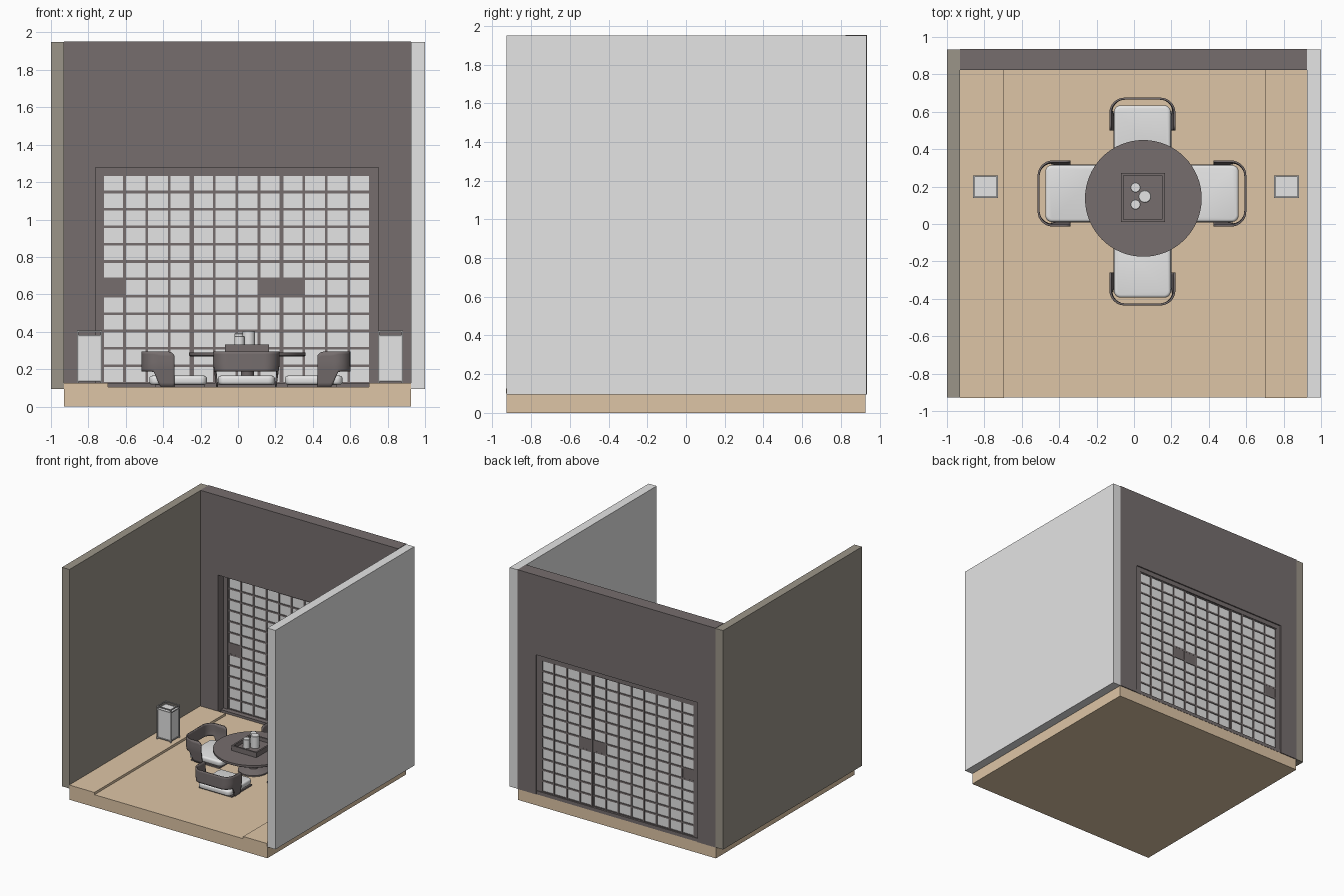
import bpy, bmesh, math
from mathutils import Matrix, Vector

if "Cube" in bpy.data.objects:
    bpy.data.objects.remove(bpy.data.objects["Cube"])


def mat(name, rgb):
    m = bpy.data.materials.new(name)
    m.diffuse_color = (*rgb, 1)
    m.use_nodes = True
    m.node_tree.nodes["Principled BSDF"].inputs["Base Color"].default_value = m.diffuse_color
    return m


DARK = mat("dark wood", (0.18, 0.155, 0.155))
WHITE = mat("white paper", (0.78, 0.78, 0.78))
TAN = mat("tan floor", (0.73, 0.56, 0.38))
TAUPE = mat("taupe wall", (0.33, 0.30, 0.25))
GREY = mat("pale grey frame", (0.5, 0.5, 0.5))


def finish(name, bm, material, smooth=False):
    bmesh.ops.recalc_face_normals(bm, faces=bm.faces)
    me = bpy.data.meshes.new(name)
    bm.to_mesh(me)
    bm.free()
    me.materials.append(material)
    ob = bpy.data.objects.new(name, me)
    bpy.context.collection.objects.link(ob)
    if smooth:
        bpy.ops.object.select_all(action='DESELECT')
        ob.select_set(True)
        bpy.context.view_layer.objects.active = ob
        bpy.ops.object.shade_smooth_by_angle(angle=math.radians(40))
    return ob


def add_box(bm, x0, x1, y0, y1, z0, z1):
    m = Matrix.Translation(((x0 + x1) / 2, (y0 + y1) / 2, (z0 + z1) / 2)) @ \
        Matrix.Diagonal((x1 - x0, y1 - y0, z1 - z0, 1))
    bmesh.ops.create_cube(bm, size=1, matrix=m)


def boxes(name, material, *dims):
    bm = bmesh.new()
    for d in dims:
        add_box(bm, *d)
    return finish(name, bm, material)


def lathe(name, material, x, y, profile, n):
    """Solid of revolution from (radius, z) points."""
    bm = bmesh.new()
    rings = [[bm.verts.new((x + r * math.cos(2 * math.pi * i / n),
                            y + r * math.sin(2 * math.pi * i / n), z))
              for i in range(n)] for r, z in profile]
    for a, b in zip(rings, rings[1:]):
        for i in range(n):
            j = (i + 1) % n
            bm.faces.new((a[i], a[j], b[j], b[i]))
    bm.faces.new(rings[0][::-1])
    bm.faces.new(rings[-1])
    return finish(name, bm, material, True)


# floor with two raised side strips
boxes("floor", TAN, (-0.93, 0.925, -0.928, 0.928, 0, 0.105))
boxes("floor_side_strips", TAN, (-0.93, -0.695, -0.93, 0.825, 0.1, 0.125),
      (0.70, 0.925, -0.93, 0.825, 0.1, 0.125))

# walls
boxes("left_wall", TAUPE, (-1, -0.93, -0.928, 0.932, 0.095, 1.95))
boxes("right_wall", WHITE, (0.925, 1, -0.928, 0.932, 0.095, 1.95))
boxes("back_wall", DARK,
      (-0.93, -0.762, 0.823, 0.935, 0.095, 1.953),
      (0.752, 0.925, 0.823, 0.935, 0.095, 1.953),
      (-0.762, 0.752, 0.823, 0.935, 1.278, 1.953))

# fixed frame of the opening
boxes("screen_surround", DARK,
      (-0.762, -0.727, 0.895, 0.925, 0.1, 1.278),
      (0.712, 0.752, 0.895, 0.925, 0.1, 1.278),
      (-0.727, 0.712, 0.895, 0.925, 1.24, 1.278),
      (-0.762, 0.752, 0.86, 0.93, 0.095, 0.125))

# three sliding paper screens with a lattice on both sides
X0, X1, Z0, Z1 = -0.727, 0.712, 0.125, 1.24
CW, CH = (X1 - X0) / 12, (Z1 - Z0) / 12
for p, name in enumerate(("left", "middle", "right")):
    px0, px1 = X0 + p * 4 * CW, X0 + (p + 1) * 4 * CW
    y = 0.905 if p == 1 else 0.912
    boxes(name + "_screen_paper", WHITE, (px0, px1, y - 0.003, y + 0.003, Z0, Z1))
    bm = bmesh.new()
    for i in range(5):
        x = px0 + i * CW
        w = 0.011 if i in (0, 4) else 0.007
        add_box(bm, max(px0, x - w), min(px1, x + w), y - 0.01, y + 0.01, Z0, Z1)
    for k in range(13):
        z = Z0 + k * CH
        add_box(bm, px0, px1, y - 0.009, y + 0.009, max(Z0, z - 0.007), min(Z1, z + 0.007))
    # pull plate filling one cell
    c = (0, 3, 0)[p]
    add_box(bm, px0 + c * CW, px0 + (c + 1) * CW, y - 0.008, y + 0.008,
            Z0 + 5 * CH, Z0 + 6 * CH)
    finish(name + "_screen_lattice", bm, DARK)

# round table
TX, TY = 0.05, 0.137
lathe("table_top", DARK, TX, TY, [(0.305, 0.268), (0.312, 0.273), (0.312, 0.29)], 64)
lathe("table_pedestal", DARK, TX, TY,
      [(0.12, 0.104), (0.12, 0.115), (0.036, 0.13), (0.034, 0.235), (0.06, 0.27)], 32)

# tray with raised rim
tx0, tx1, ty0, ty1 = -0.07, 0.165, 0.01, 0.273
boxes("tray", DARK, (tx0, tx1, ty0, ty1, 0.289, 0.302),
      (tx0, tx0 + 0.014, ty0, ty1, 0.302, 0.332), (tx1 - 0.014, tx1, ty0, ty1, 0.302, 0.332),
      (tx0 + 0.014, tx1 - 0.014, ty0, ty0 + 0.014, 0.302, 0.332),
      (tx0 + 0.014, tx1 - 0.014, ty1 - 0.014, ty1, 0.302, 0.332))

# candles on the tray
for name, x, y, r, top in (("tall_candle", 0.058, 0.147, 0.034, 0.403),
                           ("back_candle", 0.008, 0.195, 0.027, 0.392),
                           ("front_candle", 0.008, 0.104, 0.027, 0.377)):
    lathe(name, WHITE, x, y, [(r, 0.302), (r, top - 0.003), (r - 0.003, top)], 20)


def chair(name, x, y, angle):
    """Floor chair: curved back band whose arms run down into a base plate."""
    place = Matrix.Translation((x, y, 0)) @ Matrix.Rotation(math.radians(angle), 4, 'Z')
    hw, back, rad, tip = 0.171, -0.19, 0.075, -0.02
    half = [(hw, tip - t * 0.012) for t in range(8)]
    for i in range(9):
        a = math.radians(90 * i / 8)
        half.append((hw - rad + rad * math.cos(a), back + rad - rad * math.sin(a)))
    path = half + [(0, back)] + [(-px, py) for px, py in reversed(half)]
    bm = bmesh.new()
    cols = []
    for px, py in path:
        t = min(1, max(0, (py + 0.135) / 0.045))
        low = 0.188 - 0.083 * t * t * (3 - 2 * t)
        top = 0.293 - 0.02 * max(0, (py + 0.045) / 0.025) ** 2
        col = []
        for k in range(9):
            z = top + (low - top) * k / 8
            lean = 1 - 0.09 * max(0, (0.22 - z) / 0.115)
            col.append(bm.verts.new((px * lean, py, z)))
        cols.append(col)
    for a, b in zip(cols, cols[1:]):
        for k in range(8):
            bm.faces.new((a[k], b[k], b[k + 1], a[k + 1]))
    ob = finish(name + "_back", bm, DARK, True)
    ob.matrix_world = place
    s = ob.modifiers.new("thickness", 'SOLIDIFY')
    s.thickness, s.offset = 0.011, 0
    plate = boxes(name + "_base", DARK, (-0.155, 0.155, -0.125, 0.14, 0.105, 0.117))
    plate.matrix_world = place

    # cushion with rounded corners
    bm = bmesh.new()
    add_box(bm, -0.152, 0.152, -0.154, 0.154, 0.117, 0.165)
    upright = [e for e in bm.edges if abs(e.verts[0].co.z - e.verts[1].co.z) > 0.01]
    bmesh.ops.bevel(bm, geom=upright, offset=0.035, segments=5, profile=0.5, affect='EDGES')
    rim = [e for e in bm.edges if abs(e.verts[0].co.z - e.verts[1].co.z) < 0.001]
    bmesh.ops.bevel(bm, geom=rim, offset=0.015, segments=3, profile=0.5, affect='EDGES')
    finish(name + "_cushion", bm, WHITE, True).matrix_world = place


chair("front_chair", 0.045, -0.24, 0)
chair("back_chair", 0.045, 0.48, 180)
chair("left_chair", -0.32, 0.163, -90)
chair("right_chair", 0.405, 0.163, 90)

# paper floor lanterns in thin frames
for name, cx in (("left_lantern", -0.795), ("right_lantern", 0.815)):
    cy, hx, hy, w = 0.2, 0.067, 0.06, 0.008
    boxes(name + "_paper", WHITE,
          (cx - hx + 0.006, cx + hx - 0.006, cy - hy + 0.006, cy + hy - 0.006, 0.135, 0.38))
    bm = bmesh.new()
    for sx in (-1, 1):
        for sy in (-1, 1):
            px, py = cx + sx * (hx - w / 2), cy + sy * (hy - w / 2)
            add_box(bm, px - w / 2, px + w / 2, py - w / 2, py + w / 2, 0.123, 0.406)
    for z in (0.135, 0.375, 0.398):
        for s in (-1, 1):
            px, py = cx + s * (hx - w / 2), cy + s * (hy - w / 2)
            add_box(bm, px - w / 2, px + w / 2, cy - hy, cy + hy, z, z + w)
            add_box(bm, cx - hx, cx + hx, py - w / 2, py + w / 2, z, z + w)
    finish(name + "_frame", bm, GREY)
